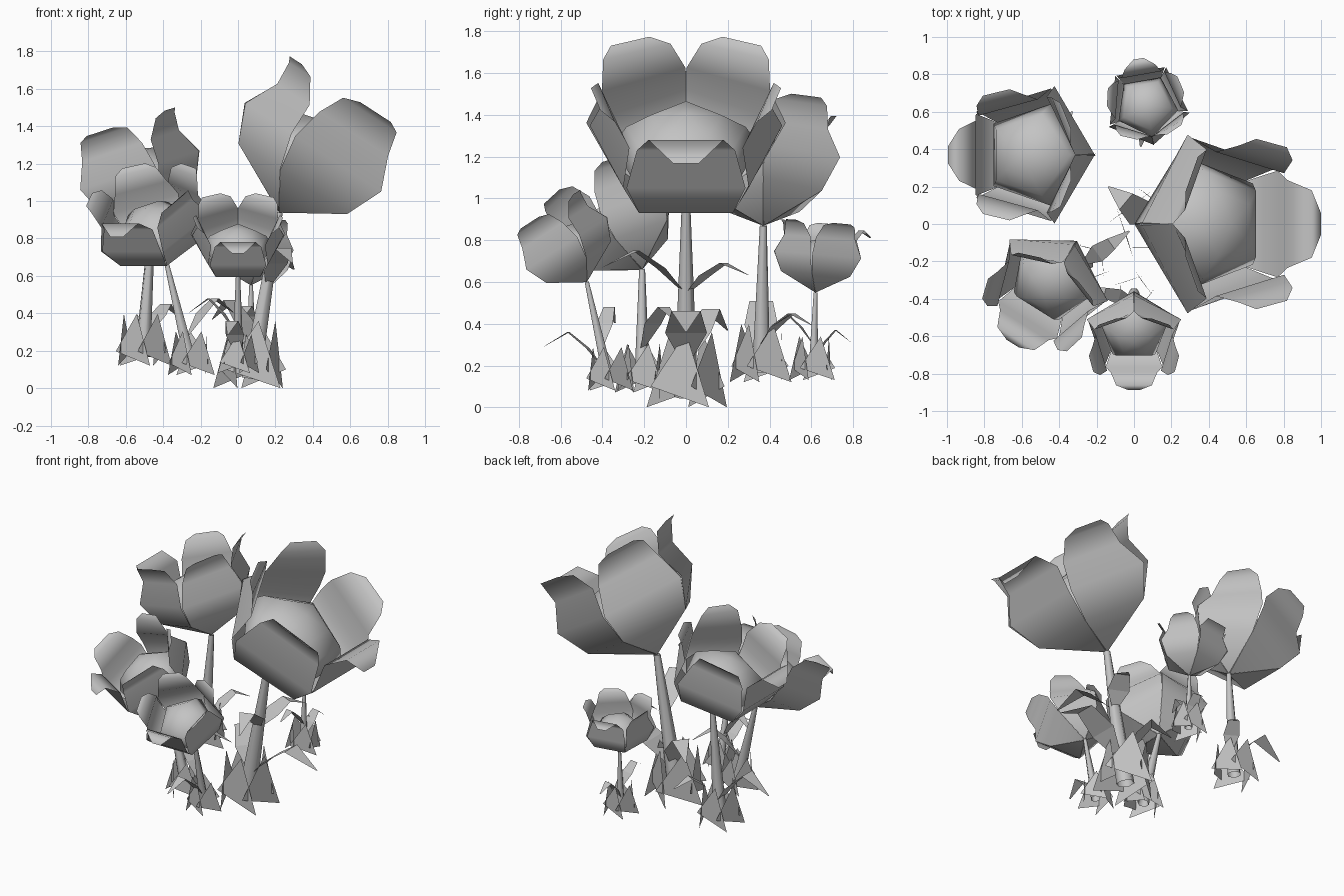
import bpy, math
from mathutils import Matrix, Vector

if "Cube" in bpy.data.objects:
    bpy.data.objects.remove(bpy.data.objects["Cube"])

grey = bpy.data.materials.new("plain_grey")
grey.diffuse_color = (0.55, 0.55, 0.55, 1)
grey.use_nodes = True
grey.node_tree.nodes["Principled BSDF"].inputs["Base Color"].default_value = grey.diffuse_color


def make(name, verts, faces, smooth=False):
    me = bpy.data.meshes.new(name)
    me.from_pydata([tuple(v) for v in verts], [], faces)
    me.materials.append(grey)
    for p in me.polygons:
        p.use_smooth = smooth
    me.update()
    ob = bpy.data.objects.new(name, me)
    bpy.context.collection.objects.link(ob)
    return ob


def strip(rows, mat, yaw=0):
    """Ribbon from rows of (radius, height, half width) along +x."""
    verts, faces = [], []
    for i, (r, z, w) in enumerate(rows):
        a = math.radians(yaw) * min(1, max(0, (i - 1) / 3))
        side = Vector((-math.sin(a), math.cos(a), 0)) * w
        mid = Vector((r, 0, z))
        verts += [mat @ (mid - side), mat @ (mid + side)]
    for i in range(len(rows) - 1):
        a = 2 * i
        faces.append((a, a + 2, a + 3, a + 1))
    return verts, faces


def ribbons(name, parts, smooth=False):
    verts, faces = [], []
    for v, f in parts:
        n = len(verts)
        verts += v
        faces += [tuple(i + n for i in q) for q in f]
    return make(name, verts, faces, smooth)


def rot(deg, axis='Z'):
    return Matrix.Rotation(math.radians(deg), 4, axis)


# petal side profile: bowl, bulge, neck, flare and tip
BOWL = [(0, 0, 0.004), (0.31, 0.19, 0.225), (0.40, 0.39, 0.285)]
DROOPING = BOWL + [(0.345, 0.57, 0.235), (0.427, 0.683, 0.18), (0.53, 0.614, 0.06)]
RAISED = BOWL + [(0.345, 0.57, 0.225), (0.40, 0.70, 0.175), (0.455, 0.73, 0.10)]
PETALS = [(DROOPING, 0), (RAISED, 5), (RAISED, 13), (RAISED, -13), (RAISED, -5)]
# five-sided rounded heart inside the petals: (radius, height)
CORE = [(0.22, 0.15), (0.37, 0.30), (0.30, 0.42), (0.18, 0.51)]


def flower(name, apex, size, heading, tilt):
    base = (Matrix.Translation(apex) @ rot(heading) @ rot(tilt, 'Y')
            @ Matrix.Scale(size, 4))
    ribbons(name + "_petals", [strip(rows, base @ rot(72 * i), yaw)
                               for i, (rows, yaw) in enumerate(PETALS)], True)
    verts = [base @ rot(72 * i + 36) @ Vector((r, 0, z))
             for r, z in CORE for i in range(5)]
    faces = [(5 * k + i, 5 * k + (i + 1) % 5, 5 * k + 5 + (i + 1) % 5, 5 * k + 5 + i)
             for k in range(len(CORE) - 1) for i in range(5)]
    top = len(verts)
    verts.append(base @ Vector((0, 0, 0.555)))
    faces += [(top - 5 + i, top - 5 + (i + 1) % 5, top) for i in range(5)]
    make(name + "_heart", verts, faces, True)


def stem(name, a, b, r0, r1, sides=6):
    a, b = Vector(a), Vector(b)
    q = (b - a).to_track_quat('Z', 'Y')
    verts = []
    for c, r in ((a, r0), (b, r1)):
        for i in range(sides):
            t = 2 * math.pi * i / sides
            verts.append(c + q @ Vector((r * math.cos(t), r * math.sin(t), 0)))
    faces = [(i, (i + 1) % sides, sides + (i + 1) % sides, sides + i)
             for i in range(sides)]
    make(name, verts, faces, True)


def tuft(name, base, size, heading):
    """Five broad pointed leaves standing round the foot of a stem."""
    verts, faces = [], []
    for i in range(5):
        m = (Matrix.Translation(base) @ rot(heading + 72 * i)
             @ Matrix.Scale(size, 4))
        n = len(verts)
        for p in ((0.08, -0.17, 0.10), (0.17, 0.11, 0.0), (0.13, 0.0, 0.36)):
            verts.append(m @ Vector(p))
        faces.append((n, n + 1, n + 2))
    make(name, verts, faces)


def arch(name, start, heading, length, rise, width):
    """Long leaf that rises, arches over and ends in a point."""
    rows = [(0, 0, 0.01), (0.3 * length, 0.6 * rise, width),
            (0.6 * length, rise, 0.7 * width), (length, 0.62 * rise, 0.004)]
    ribbons(name, [strip(rows, Matrix.Translation(start) @ rot(heading))])


# name, foot, flower base, size, heading, tilt
PLANTS = [
    ("large", (0.07, 0, 0.0), (0.22, 0, 0.94), 1.0, 0, 33),
    ("left_back", (-0.51, 0.36, 0.12), (-0.46, 0.37, 0.87), 0.77, 180, 18),
    ("left_front", (-0.25, -0.21, 0.07), (-0.38, -0.21, 0.66), 0.65, -122, 33),
    ("front", (0.0, -0.37, 0.08), (0.0, -0.475, 0.60), 0.53, -90, 33),
    ("back", (0.07, 0.61, 0.13), (0.07, 0.62, 0.55), 0.46, 100, 5),
]
for name, foot, apex, size, heading, tilt in PLANTS:
    flower(name + "_flower", apex, size, heading, tilt)
    lift = (foot[0], foot[1], foot[2] + 0.05)
    stem(name + "_stem", lift, apex, 0.058 * size, 0.022 * size)
    tuft(name + "_leaf_tuft", foot, max(0.58, 1.0 * size), heading)

# long arching leaves
arch("large_long_leaf", (0.1, 0, 0.2), 0, 0.50, 0.26, 0.10)
arch("large_upper_leaf", (0.16, 0, 0.54), 65, 0.33, 0.15, 0.07)
arch("large_upper_front_leaf", (0.16, 0, 0.54), -72, 0.42, 0.21, 0.07)
arch("large_side_leaf", (0.1, 0, 0.2), 140, 0.31, 0.27, 0.08)
arch("left_back_long_leaf", (-0.47, 0.36, 0.22), 180, 0.41, 0.29, 0.08)
arch("left_back_side_leaf", (-0.47, 0.36, 0.3), 60, 0.28, 0.15, 0.05)
arch("left_front_long_leaf", (-0.27, -0.21, 0.28), 35, 0.30, 0.20, 0.05)
arch("front_long_leaf", (0, -0.38, 0.17), -100, 0.31, 0.19, 0.05)
arch("front_side_leaf", (0, -0.41, 0.28), 165, 0.27, 0.2, 0.04)
arch("back_long_leaf", (0.07, 0.61, 0.22), 80, 0.18, 0.15, 0.04)
arch("back_side_leaf", (0.07, 0.61, 0.3), -100, 0.2, 0.14, 0.04)
